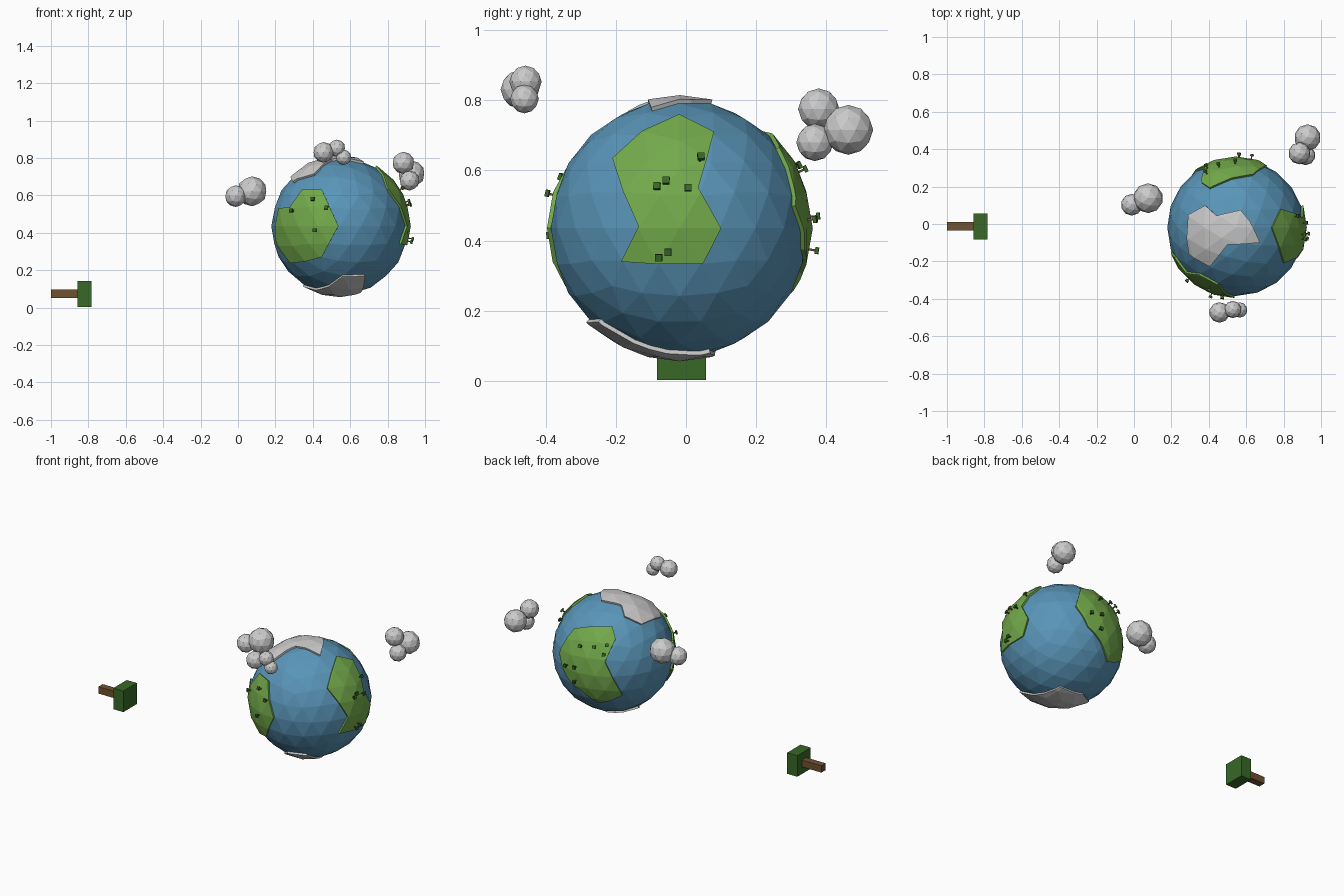
import bpy, bmesh
from mathutils import Vector, Matrix

if "Cube" in bpy.data.objects:
    bpy.data.objects.remove(bpy.data.objects["Cube"])

C = Vector((0.545, -0.018, 0.435))   # globe centre
R_SEA, R_LAND = 0.367, 0.379


def material(name, rgb):
    m = bpy.data.materials.new(name)
    m.diffuse_color = (*rgb, 1)
    m.use_nodes = True
    m.node_tree.nodes["Principled BSDF"].inputs["Base Color"].default_value = m.diffuse_color
    return m


SEA = material("sea_blue", (0.10, 0.30, 0.48))
LAND = material("land_green", (0.17, 0.40, 0.07))
LEAF = material("leaf_green", (0.04, 0.14, 0.02))
BARK = material("bark_brown", (0.16, 0.085, 0.03))


def new_object(name, bm, mat=None):
    bmesh.ops.recalc_face_normals(bm, faces=bm.faces)
    me = bpy.data.meshes.new(name)
    bm.to_mesh(me)
    bm.free()
    if mat:
        me.materials.append(mat)
    ob = bpy.data.objects.new(name, me)
    bpy.context.collection.objects.link(ob)
    return ob


def ball(name, centre, radius, subdiv, mat=None):
    bm = bmesh.new()
    bmesh.ops.create_icosphere(bm, subdivisions=subdiv, radius=radius)
    ob = new_object(name, bm, mat)
    ob.location = centre
    return ob


def direction(u, v, view):
    """Point seen at (u, v) from the globe centre in a view -> unit direction."""
    right, up = view
    t = max(R_LAND ** 2 - u * u - v * v, 0) ** 0.5
    return (right * u + up * v + right.cross(up) * t).normalized()


def land(name, outline, view, origin=(0, 0), mat=None):
    """Raised patch: a slightly larger globe cut by a radial frustum."""
    dirs = [direction(u - origin[0], v - origin[1], view) for u, v in outline]
    mid = sum(dirs, Vector()).normalized()
    bm = bmesh.new()
    inner, outer = ([bm.verts.new(C + d * k) for d in dirs] for k in (0.31, 0.85))
    c_in, c_out = bm.verts.new(C + mid * 0.31), bm.verts.new(C + mid * 0.85)
    n = len(dirs)
    for i in range(n):
        j = (i + 1) % n
        bm.faces.new((inner[i], inner[j], outer[j], outer[i]))
        bm.faces.new((c_in, inner[j], inner[i]))
        bm.faces.new((c_out, outer[i], outer[j]))
    cutter = new_object(name + "_cutter", bm)
    cutter.hide_render = True
    ob = ball(name, C, R_LAND, 3, mat)
    mod = ob.modifiers.new("cut", 'BOOLEAN')
    mod.operation = 'INTERSECT'
    mod.solver = 'EXACT'
    mod.object = cutter
    bpy.context.view_layer.update()
    me = bpy.data.meshes.new_from_object(ob.evaluated_get(bpy.context.evaluated_depsgraph_get()))
    ob.modifiers.clear()
    ob.data = me
    me.materials.clear()
    if mat:
        me.materials.append(mat)
    me.polygons.foreach_set("material_index", [0] * len(me.polygons))
    bpy.data.objects.remove(cutter)


def tree(name, base, axis, s=1.0):
    """Square trunk and a flat box crown standing along axis."""
    frame = Matrix.Translation(base) @ axis.to_track_quat('Z', 'Y').to_matrix().to_4x4()
    for part, w, z0, z1, mat in (("trunk", 0.045, 0, 0.15, BARK),
                                 ("crown", 0.14, 0.143, 0.217, LEAF)):
        bm = bmesh.new()
        bmesh.ops.create_cube(bm, size=1, matrix=frame
                              @ Matrix.Translation((0, 0, s * (z0 + z1) / 2))
                              @ Matrix.Diagonal((s * w, s * w, s * (z1 - z0), 1)))
        new_object(f"{name}_{part}", bm, mat)


def grove(name, spots, view, origin=(0, 0)):
    for i, (u, v) in enumerate(spots):
        d = direction(u - origin[0], v - origin[1], view)
        tree(f"{name}_tree_{i}", C + d * (R_LAND - 0.008), d, 0.14)


# Viewing frames (right, up)
X, Y, Z = Vector((1, 0, 0)), Vector((0, 1, 0)), Vector((0, 0, 1))
FRONT, SIDE, TOP = (X, Z), (Y, Z), (X, Y)
BACK = (Vector((-0.806, -0.592, 0)).normalized(), Vector((0.2313, -0.3149, 0.9205)).normalized())

# Globe
ball("globe", C, R_SEA, 3, SEA)

# Continents and ice caps
land("side_continent", [(-.02, .76), (.08, .71), (.035, .55), (.10, .435), (.05, .335),
                        (-.185, .34), (-.135, .44), (-.21, .635), (-.13, .71)],
     SIDE, (C.y, C.z), LAND)
land("front_continent", [(.345, .634), (.447, .634), (.537, .436), (.447, .27), (.275, .238),
                         (.195, .356), (.216, .532), (.275, .537)], FRONT, (C.x, C.z), LAND)
land("back_continent", [(-.242, .145), (-.012, .158), (.006, .085), (-.06, -.055),
                        (.048, -.26), (-.09, -.31), (-.2, -.236), (-.29, -.15), (-.333, -.006)],
     BACK, (0, 0), LAND)
land("top_ice", [(.29, .05), (.38, .10), (.44, .045), (.57, .075), (.62, .015),
                 (.675, -.10), (.50, -.11), (.405, -.23), (.29, -.16)], TOP, (C.x, C.y))
# seen from below, so y is flipped
land("bottom_ice", [(x, -y) for x, y in [(.345, 0), (.46, .085), (.63, .07), (.655, -.05),
                                         (.68, -.25), (.56, -.285), (.45, -.16)]],
     (X, -Y), (C.x, -C.y))

# Small trees on the continents
grove("side", [(.04, .63), (-.08, .55), (-.055, .565), (.005, .545), (-.05, .37), (-.075, .355)],
      SIDE, (C.y, C.z))
grove("front", [(.295, .515), (.405, .575), (.475, .53), (.415, .415)], FRONT, (C.x, C.z))
grove("back", [(-.2, .04), (-.12, .035), (-.045, .045), (-.065, -.01),
               (-.285, -.075), (-.235, -.085), (-.235, -.17)], BACK)

# Large tree lying away from the globe
tree("large", Vector((-1, -0.013, 0.073)), X)

# Clouds
clouds = {
    "left_cloud": [(.075, .138, .622, .080), (-.012, .103, .596, .058)],
    "front_cloud": [(.457, -.473, .83, .055), (.528, -.457, .852, .046), (.565, -.46, .803, .041)],
    "back_cloud": [(.928, .462, .715, .071), (.884, .378, .774, .059), (.917, .367, .679, .053)],
}
for name, puffs in clouds.items():
    for i, (x, y, z, r) in enumerate(puffs):
        ball(f"{name}_puff_{i}", (x, y, z), r, 2)
